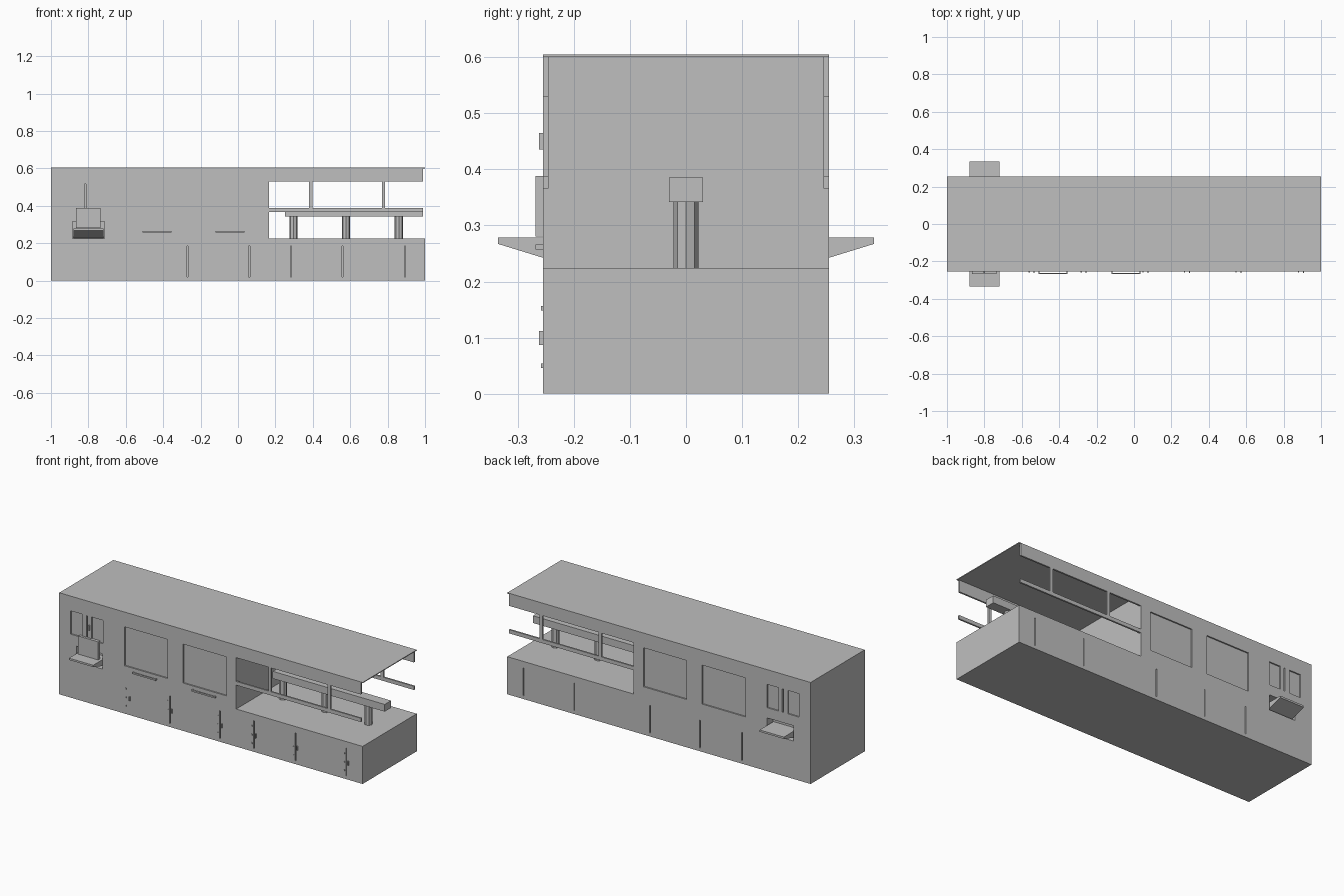
import bpy, bmesh
from mathutils import Matrix, Vector

if "Cube" in bpy.data.objects:
    bpy.data.objects.remove(bpy.data.objects["Cube"], do_unlink=True)

grey = bpy.data.materials.new("light_grey")
grey.use_nodes = True
grey.diffuse_color = (0.52, 0.52, 0.52, 1)
grey.node_tree.nodes["Principled BSDF"].inputs["Base Color"].default_value = grey.diffuse_color

HALF = 0.255     # half width of the body
CABIN = 0.167    # end of the closed cabin
DECK = 0.224     # height of the lower body
ROOF = 0.605


def finish(name, bm):
    mesh = bpy.data.meshes.new(name)
    bmesh.ops.recalc_face_normals(bm, faces=bm.faces)
    bm.to_mesh(mesh)
    bm.free()
    mesh.materials.append(grey)
    obj = bpy.data.objects.new(name, mesh)
    bpy.context.collection.objects.link(obj)
    return obj


def add_box(bm, x, y, z):
    size = Vector((x[1] - x[0], y[1] - y[0], z[1] - z[0]))
    mid = Vector((sum(x) / 2, sum(y) / 2, sum(z) / 2))
    bmesh.ops.create_cube(bm, size=1, matrix=Matrix.Translation(mid) @ Matrix.Diagonal(size).to_4x4())


def box(name, x, y, z):
    bm = bmesh.new()
    add_box(bm, x, y, z)
    return finish(name, bm)


def prism(name, points, axis, start, end):
    """Extrude a two-axis outline along x or y."""
    bm = bmesh.new()
    place = (lambda p: (start, *p)) if axis == "x" else (lambda p: (p[0], start, p[1]))
    face = bm.faces.new([bm.verts.new(place(p)) for p in points])
    out = bmesh.ops.extrude_face_region(bm, geom=[face])
    step = Vector((end - start, 0, 0)) if axis == "x" else Vector((0, end - start, 0))
    bmesh.ops.translate(bm, vec=step, verts=[v for v in out["geom"] if isinstance(v, bmesh.types.BMVert)])
    return finish(name, bm)


# Body: closed cabin plus low open deck
body = prism("body", [(-1, 0), (1, 0), (1, DECK), (CABIN, DECK), (CABIN, ROOF), (-1, ROOF)], "y", -HALF, HALF)

# Recessed windows, hatch openings and door gaps
windows = [(-0.57, -0.285, 0.285, 0.517), (-0.183, 0.102, 0.285, 0.517),
           (-0.925, -0.85, 0.378, 0.517), (-0.787, -0.713, 0.378, 0.517)]
doors = [-0.548, -0.27, 0.06, 0.283, 0.558, 0.892]
cut = bmesh.new()
for side in (-1, 1):
    def recess(x0, x1, z0, z1, depth):
        add_box(cut, (x0, x1), sorted((side * (HALF - depth), side * (HALF + 0.05))), (z0, z1))
    for w in windows:
        recess(*w, 0.008)
    recess(-0.886, -0.714, 0.226, 0.317, 0.055)
    recess(-0.82, -0.813, 0.378, 0.517, 0.01)
    for i, x in enumerate(doors):
        if (side, i) not in ((-1, 0), (1, 3)):
            recess(x - 0.003, x + 0.003, 0.02, 0.185, 0.01)
cutter = finish("recess_cutter", cut)
cutter.hide_render = True
mod = body.modifiers.new("recesses", "BOOLEAN")
mod.operation = "DIFFERENCE"
mod.solver = "EXACT"
mod.object = cutter
bpy.context.view_layer.objects.active = body
bpy.ops.object.modifier_apply(modifier=mod.name)
bpy.data.objects.remove(cutter, do_unlink=True)

# Roof over the open deck
box("roof", (CABIN, 1), (-HALF, HALF), (0.6, ROOF))

# Side bands, rails, posts and folding shelves on both sides
for side, label in ((-1, "front"), (1, "back")):
    wall = sorted((side * 0.245, side * HALF))
    box(label + "_upper_band", (CABIN, 0.988), wall, (0.53, 0.6))
    box(label + "_rail", (CABIN, 0.99), wall, (0.366, 0.388))
    for i, x in enumerate((0.388, 0.778)):
        box(f"{label}_post_{i + 1}", (x - 0.009, x + 0.009), wall, (0.388, 0.53))
    shelf = [(0.335, 0.278), (0.335, 0.267), (0.205, 0.227), (0.205, 0.278)]
    prism(label + "_shelf", [(side * y, z) for y, z in shelf], "x", -0.88, -0.72)

# Long table with octagonal legs
box("table_top", (0.25, 0.988), (-0.03, 0.03), (0.342, 0.385))
for i, x in enumerate((0.297, 0.577, 0.86)):
    bm = bmesh.new()
    bmesh.ops.create_cone(bm, cap_ends=True, segments=8, radius1=0.022, radius2=0.022,
                          depth=0.118, matrix=Matrix.Translation((x, 0, 0.283)))
    finish(f"table_leg_{i + 1}", bm)

# Raised hatch panel and grab bars on the front
box("hatch_panel", (-0.866, -0.734), (-0.268, -0.25), (0.28, 0.388))
for i, x in enumerate((-0.51, -0.12)):
    bm = bmesh.new()
    add_box(bm, (x, x + 0.155), (-0.268, -0.262), (0.257, 0.266))
    for foot in (x, x + 0.149):
        add_box(bm, (foot, foot + 0.006), (-0.264, -0.25), (0.257, 0.266))
    finish(f"grab_bar_{i + 1}", bm)

# Door handles and small latches on the front
for i, x in enumerate(doors):
    box(f"door_handle_{i + 1}", (x + 0.011, x + 0.017), (-0.262, -0.25), (0.087, 0.112))
    bm = bmesh.new()
    for z in (0.05, 0.1, 0.152):
        add_box(bm, (x - 0.015, x - 0.009), (-0.258, -0.25), (z - 0.004, z + 0.004))
    finish(f"door_latches_{i + 1}", bm)
box("upper_handle", (-0.804, -0.797), (-0.262, -0.25), (0.435, 0.465))
